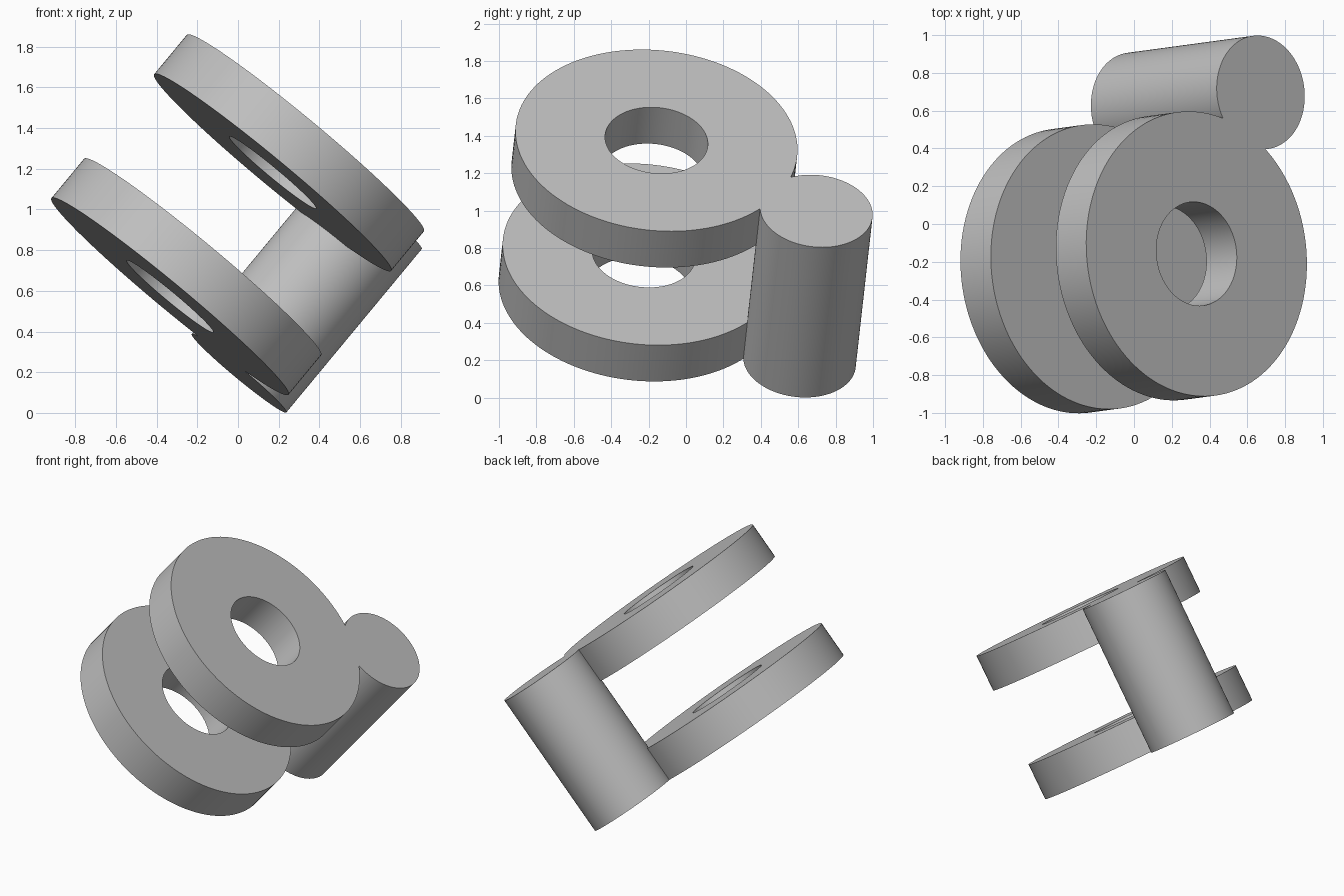
import bpy
import bmesh
import math
from mathutils import Matrix, Vector

cube = bpy.data.objects.get("Cube")
if cube:
    bpy.data.objects.remove(cube, do_unlink=True)

# Main dimensions
PIN_RADIUS, LENGTH = 0.302, 1.047
RING_RADIUS, BORE_RADIUS, THICKNESS = 0.757, 0.276, 0.253
SEGMENTS = 128

# Tilted frame: z along the pin, x from the pin towards the rings
pin_base = Vector((0.005, 0.607, 0.195))
axis = Vector((0.636, 0.086, 0.767)).normalized()
reach = Vector((-0.34, -0.855, 0.377))
reach -= axis * reach.dot(axis)
ring_offset = reach.length
x_axis = reach.normalized()
y_axis = axis.cross(x_axis)
frame = Matrix((x_axis, y_axis, axis)).transposed().to_4x4()
frame.translation = pin_base

grey = bpy.data.materials.new("plain grey")
grey.use_nodes = True
color = (0.53, 0.53, 0.53, 1.0)
grey.diffuse_color = color
grey.node_tree.nodes["Principled BSDF"].inputs["Base Color"].default_value = color


def cylinder(name, radius, x, bottom, top):
    """Upright cylinder in the local frame."""
    bm = bmesh.new()
    bmesh.ops.create_cone(bm, cap_ends=True, segments=SEGMENTS,
                          radius1=radius, radius2=radius, depth=top - bottom,
                          matrix=Matrix.Translation((x, 0, (bottom + top) / 2)))
    mesh = bpy.data.meshes.new(name)
    bm.to_mesh(mesh)
    bm.free()
    mesh.materials.append(grey)
    obj = bpy.data.objects.new(name, mesh)
    bpy.context.collection.objects.link(obj)
    return obj


# Pin carrying two rings flush with its ends, and a bore through both rings
link = cylinder("pin_with_two_rings", PIN_RADIUS, 0, 0, LENGTH)
tools = [
    (cylinder("lower_ring", RING_RADIUS, ring_offset, 0, THICKNESS), 'UNION'),
    (cylinder("upper_ring", RING_RADIUS, ring_offset, LENGTH - THICKNESS, LENGTH), 'UNION'),
    (cylinder("bore_cutter", BORE_RADIUS, ring_offset, -0.2, LENGTH + 0.2), 'DIFFERENCE'),
]
for tool, operation in tools:
    tool.hide_render = True
    mod = link.modifiers.new(tool.name, 'BOOLEAN')
    mod.operation = operation
    mod.solver = 'EXACT'
    mod.object = tool

# Bake the booleans and remove the helpers
depsgraph = bpy.context.evaluated_depsgraph_get()
solid = bpy.data.meshes.new_from_object(link.evaluated_get(depsgraph))
link.modifiers.clear()
link.data = solid
for tool, _ in tools:
    bpy.data.objects.remove(tool, do_unlink=True)

# Tilt into place and smooth the round walls
link.matrix_world = frame
bpy.ops.object.select_all(action='DESELECT')
link.select_set(True)
bpy.context.view_layer.objects.active = link
bpy.ops.object.shade_smooth_by_angle(angle=math.radians(30))
